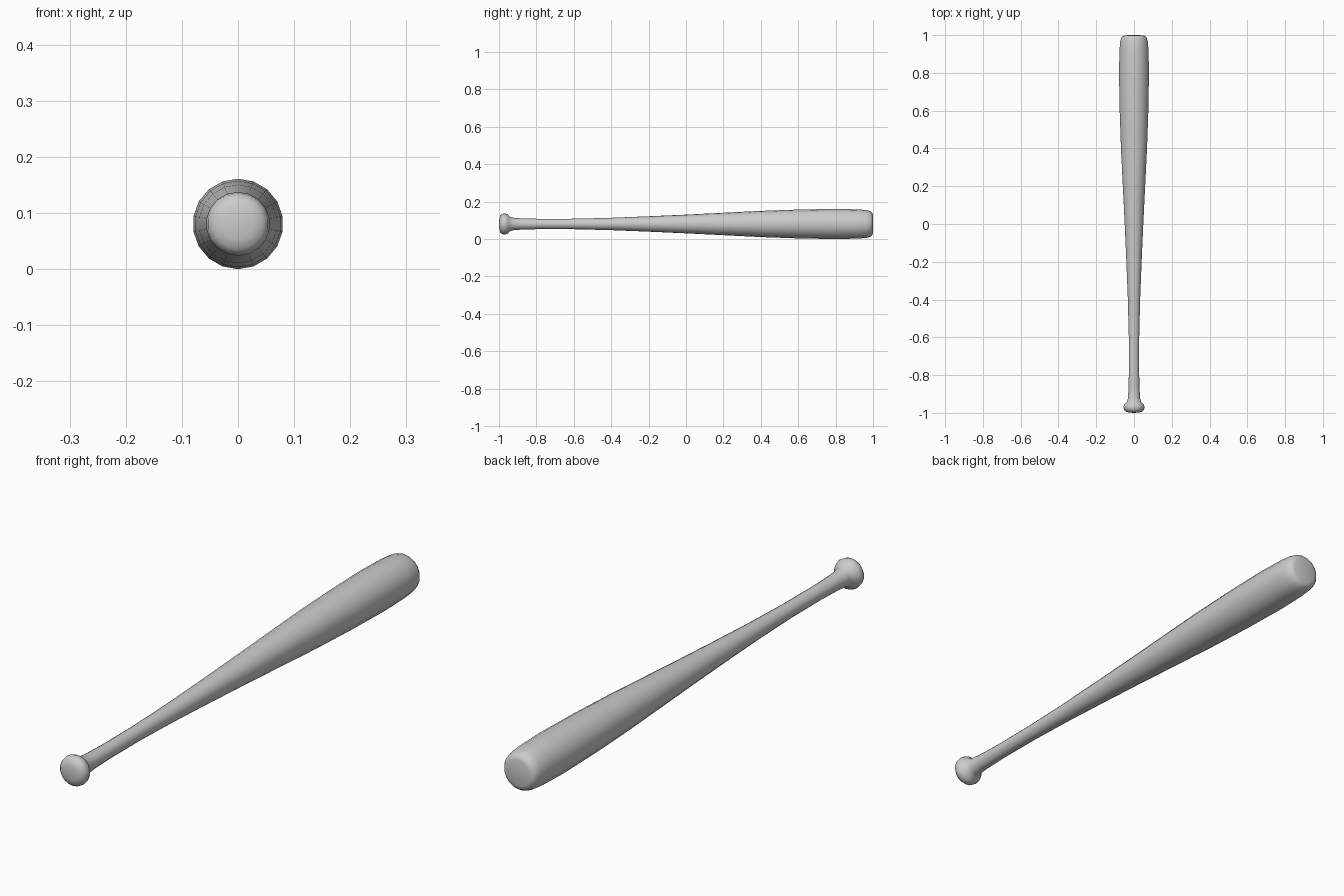
import bpy, bmesh, math

if "Cube" in bpy.data.objects:
    bpy.data.objects.remove(bpy.data.objects["Cube"])

SIDES = 18
AXIS_Z = 0.0806

# Lathe profile: (position along y, radius), from knob to barrel end
profile = [
    (-0.998, 0.028), (-0.993, 0.045), (-0.983, 0.054), (-0.968, 0.057),
    (-0.954, 0.052), (-0.942, 0.039), (-0.925, 0.0335), (-0.88, 0.030),
    (-0.78, 0.0275), (-0.6, 0.028), (-0.4, 0.033), (-0.2, 0.041),
    (0.0, 0.050), (0.2, 0.060), (0.4, 0.070), (0.6, 0.077),
    (0.8, 0.0806), (0.92, 0.078), (0.965, 0.0745), (0.985, 0.069),
    (0.995, 0.061), (0.999, 0.048),
]

bm = bmesh.new()
rings = []
for y, r in profile:
    ring = []
    for i in range(SIDES):
        a = math.pi / 2 + 2 * math.pi * i / SIDES
        ring.append(bm.verts.new((r * math.cos(a), y, AXIS_Z + r * math.sin(a))))
    rings.append(ring)

# Side walls
for a, b in zip(rings, rings[1:]):
    for i in range(SIDES):
        j = (i + 1) % SIDES
        bm.faces.new((a[i], a[j], b[j], b[i]))

# Slightly domed knob and barrel caps
for ring, y in ((rings[0], -1.0), (rings[-1], 1.0)):
    tip = bm.verts.new((0, y, AXIS_Z))
    for i in range(SIDES):
        bm.faces.new((ring[i], ring[(i + 1) % SIDES], tip))

bmesh.ops.recalc_face_normals(bm, faces=bm.faces)
for f in bm.faces:
    f.smooth = True
mesh = bpy.data.meshes.new("bat")
bm.to_mesh(mesh)
bm.free()
bat = bpy.data.objects.new("bat", mesh)
bpy.context.collection.objects.link(bat)
